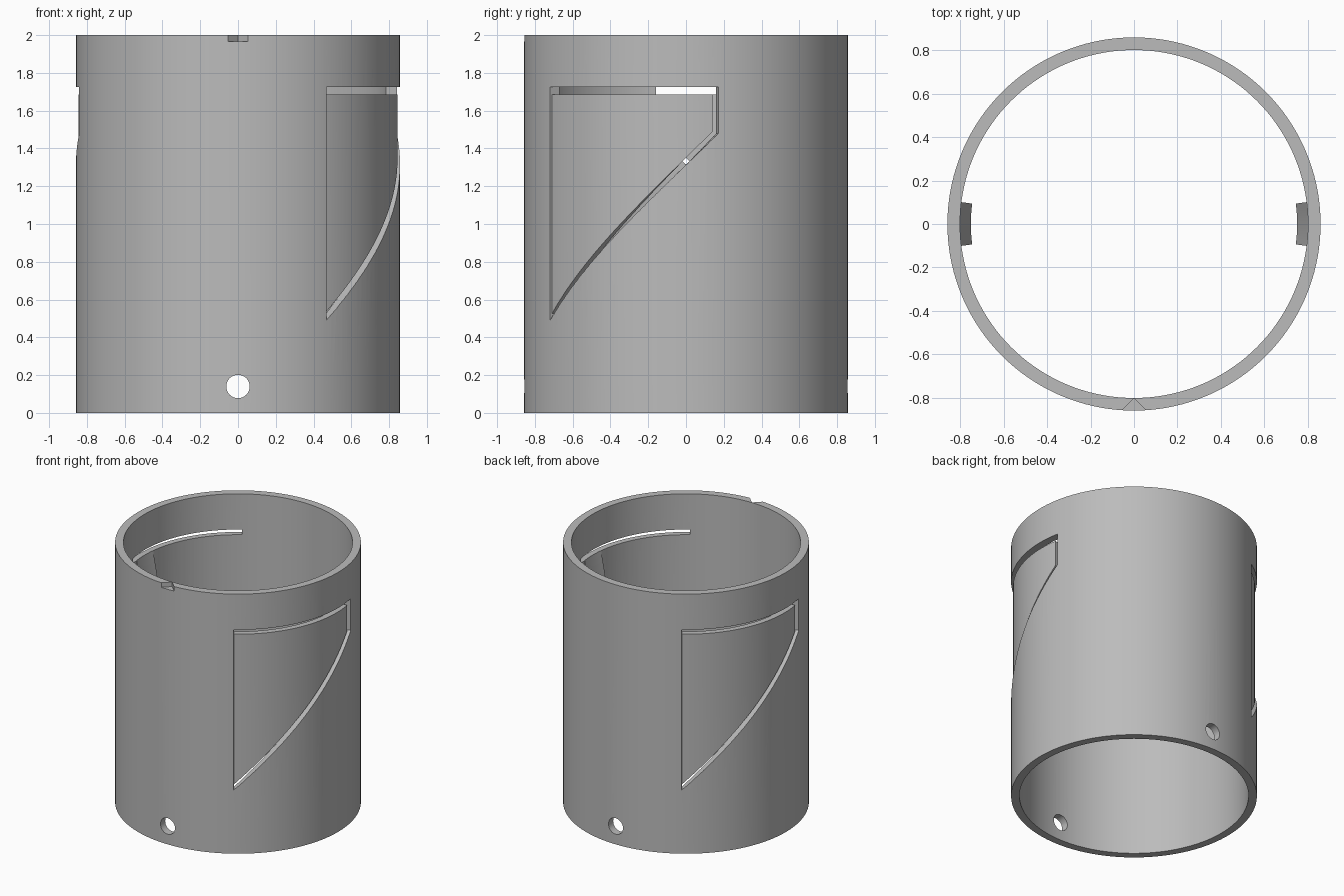
import bpy, bmesh, math

if "Cube" in bpy.data.objects:
    bpy.data.objects.remove(bpy.data.objects["Cube"])

R_OUT, R_IN, R_FLAP, R_CATCH = 0.858, 0.80, 0.845, 0.75
A0, A1 = -57.0, 11.5           # angular span of each latch window, degrees
SLOPE = 0.99 / (A1 - A0)       # rise of the helical slot per degree

grey = bpy.data.materials.new("grey_plastic")
grey.diffuse_color = (0.5, 0.5, 0.5, 1)
grey.use_nodes = True
grey.node_tree.nodes["Principled BSDF"].inputs["Base Color"].default_value = grey.diffuse_color


def make_object(name, bm):
    bmesh.ops.recalc_face_normals(bm, faces=bm.faces)
    mesh = bpy.data.meshes.new(name)
    bm.to_mesh(mesh)
    bm.free()
    mesh.materials.append(grey)
    ob = bpy.data.objects.new(name, mesh)
    bpy.context.collection.objects.link(ob)
    return ob


def sweep(name, start, end, steps, section, closed=False):
    """Sweep an (r, z) section around z; section is a function of the angle."""
    bm = bmesh.new()
    rings = []
    for i in range(steps if closed else steps + 1):
        a = start + (end - start) * i / steps
        c, s = math.cos(math.radians(a)), math.sin(math.radians(a))
        rings.append([bm.verts.new((r * c, r * s, z)) for r, z in section(a)])
    pairs = list(zip(rings, rings[1:]))
    if closed:
        pairs.append((rings[-1], rings[0]))
    else:
        bm.faces.new(rings[0])
        bm.faces.new(rings[-1])
    for p, q in pairs:
        for k in range(len(p)):
            j = (k + 1) % len(p)
            bm.faces.new((p[k], p[j], q[j], q[k]))
    return make_object(name, bm)


def box_section(r0, r1, z0, z1):
    return [(r0, z0), (r1, z0), (r1, z1), (r0, z1)]


def cut(target, cutter):
    mod = target.modifiers.new("cut", 'BOOLEAN')
    mod.operation, mod.solver, mod.object = 'DIFFERENCE', 'EXACT', cutter
    bpy.context.view_layer.objects.active = target
    bpy.ops.object.modifier_apply(modifier=mod.name)
    bpy.data.objects.remove(cutter)


# Tubular body
body = sweep("tube_body", 0, 360, 144,
             lambda a: box_section(R_IN, R_OUT, 0, 2), closed=True)

# Two latch windows, opposite each other, each leaving a recessed flap
for turn in (0, 180):
    window = sweep("window_cutter", turn + A0, turn + A1, 40,
                   lambda a: box_section(0.7, 1.0, 0.49 + SLOPE * (a - turn - A0), 1.725))
    flap = sweep("flap_space", turn + A0 - 3, turn + A1 - 2, 40,
                 lambda a: box_section(0.6, R_FLAP, 0.527 + SLOPE * (a - turn - A0), 1.685))
    cut(window, flap)
    cut(body, window)

# Round hole through the front and back near the base
bm = bmesh.new()
rings = [[bm.verts.new((0.062 * math.cos(math.tau * i / 32), y,
                        0.14 + 0.062 * math.sin(math.tau * i / 32)))
          for i in range(32)] for y in (-1.2, 1.2)]
for ring in rings:
    bm.faces.new(ring)
for i in range(32):
    j = (i + 1) % 32
    bm.faces.new((rings[0][i], rings[0][j], rings[1][j], rings[1][i]))
cut(body, make_object("hole_cutter", bm))

# V-shaped alignment notch in the front of the rim
bm = bmesh.new()
low, high = [[bm.verts.new((x, y, z)) for x, y in ((0, -0.802), (0.098, -0.9), (-0.098, -0.9))]
             for z in (1.965, 2.1)]
bm.faces.new(low)
bm.faces.new(high)
for i in range(3):
    j = (i + 1) % 3
    bm.faces.new((low[i], low[j], high[j], high[i]))
cut(body, make_object("notch_cutter", bm))

# Ramped catches on the inside of the flaps
catches = [sweep(name, turn - 7.2, turn + 7.2, 8,
                 lambda a: [(0.82, 1.45), (R_CATCH, 1.45), (R_IN, 1.685), (0.82, 1.684)])
           for name, turn in (("right_catch", 0), ("left_catch", 180))]

# Smooth curved walls, keep sharp edges
bpy.ops.object.select_all(action='DESELECT')
for ob in [body] + catches:
    ob.select_set(True)
bpy.context.view_layer.objects.active = body
bpy.ops.object.shade_smooth_by_angle(angle=math.radians(30))
